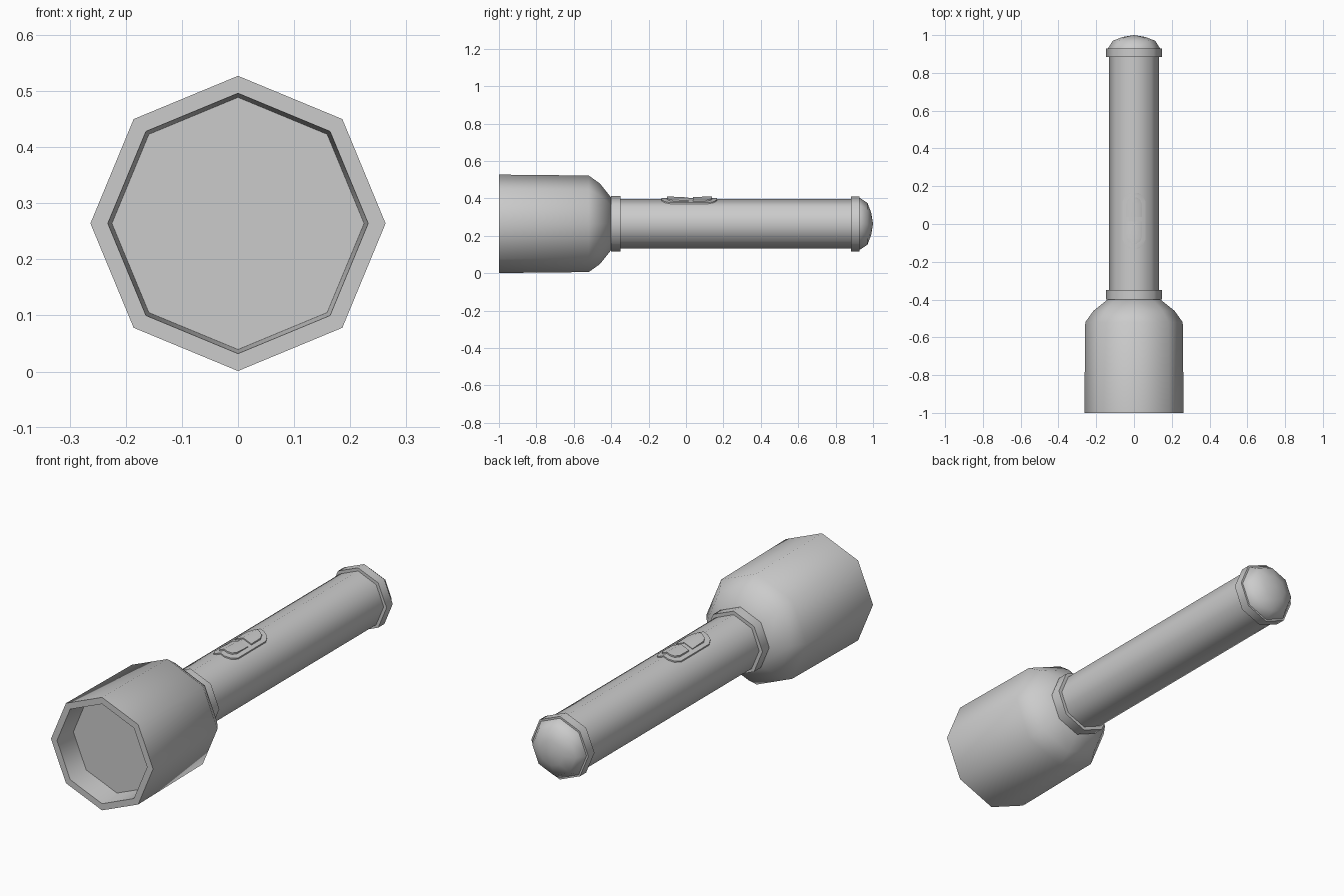
import bpy, bmesh, math

if "Cube" in bpy.data.objects:
    bpy.data.objects.remove(bpy.data.objects["Cube"])

AXIS_Z = 0.264   # height of the torch axis
SIDES = 8        # octagonal cross-section, one corner pointing up
BODY_R = 0.132


def finish(name, bm):
    bmesh.ops.recalc_face_normals(bm, faces=bm.faces)
    mesh = bpy.data.meshes.new(name)
    bm.to_mesh(mesh)
    bm.free()
    ob = bpy.data.objects.new(name, mesh)
    bpy.context.collection.objects.link(ob)
    bpy.ops.object.select_all(action='DESELECT')
    ob.select_set(True)
    bpy.context.view_layer.objects.active = ob
    bpy.ops.object.shade_smooth_by_angle(angle=math.radians(50))
    return ob


def lathe(name, profile):
    """Revolve (y, radius) points about the torch axis; both ends are closed."""
    bm = bmesh.new()
    rings = []
    for y, r in profile:
        if r == 0:
            rings.append([bm.verts.new((0, y, AXIS_Z))] * SIDES)
        else:
            rings.append([bm.verts.new((r * math.sin(a), y, AXIS_Z + r * math.cos(a)))
                          for a in (math.tau * i / SIDES for i in range(SIDES))])
    for a, b in zip(rings, rings[1:]):
        for i in range(SIDES):
            j = (i + 1) % SIDES
            bm.faces.new(list(dict.fromkeys((a[i], a[j], b[j], b[i]))))
    for end in (rings[0], rings[-1]):
        if end[0] is not end[1]:
            bm.faces.new(end)
    return finish(name, bm)


def pad(name, rows):
    """Plate draped over the body's top ridge; rows are (y, half width, lift)."""
    bm = bmesh.new()
    slope = math.tan(math.pi / SIDES)
    loops = []
    for y, w, lift in rows:
        top = AXIS_Z + BODY_R
        pts = [(x, y, top - abs(x) * slope + lift) for x in (-w, 0, w)]
        pts += [(x, y, top - abs(x) * slope - 0.01) for x in (w, 0, -w)]
        loops.append([bm.verts.new(p) for p in pts])
    for a, b in zip(loops, loops[1:]):
        for i in range(6):
            j = (i + 1) % 6
            bm.faces.new((a[i], a[j], b[j], b[i]))
    bm.faces.new(loops[0])
    bm.faces.new(loops[-1])
    return finish(name, bm)


# Lamp head with recessed front
lathe("lamp_head", [(-0.40, 0.14), (-0.46, 0.215), (-0.52, 0.258), (-1.0, 0.263),
                    (-1.0, 0.232), (-0.88, 0.224)])
lathe("lens", [(-0.89, 0.2255), (-0.875, 0.2255)])

# Handle with a collar at each end and a domed tail
lathe("handle", [(-0.41, BODY_R), (0.90, BODY_R)])
lathe("neck_collar", [(-0.40, 0.149), (-0.35, 0.149)])
lathe("tail_collar", [(0.883, 0.147), (0.928, 0.147)])
lathe("tail_cap", [(0.90, 0.138), (0.93, 0.138), (0.97, 0.112), (0.99, 0.06), (1.0, 0)])

# Switch plate and its two rocker buttons
pad("switch_plate", [(-0.13, 0.022, 0.006), (-0.115, 0.045, 0.006), (-0.085, 0.06, 0.006),
                     (0.12, 0.06, 0.006), (0.15, 0.045, 0.006), (0.165, 0.022, 0.006)])
pad("switch_button_front", [(-0.102, 0.015, 0.013), (-0.092, 0.032, 0.013),
                            (-0.07, 0.042, 0.013), (0.013, 0.042, 0.009)])
pad("switch_button_rear", [(0.038, 0.042, 0.012), (0.105, 0.042, 0.013),
                           (0.129, 0.032, 0.013), (0.14, 0.015, 0.013)])
